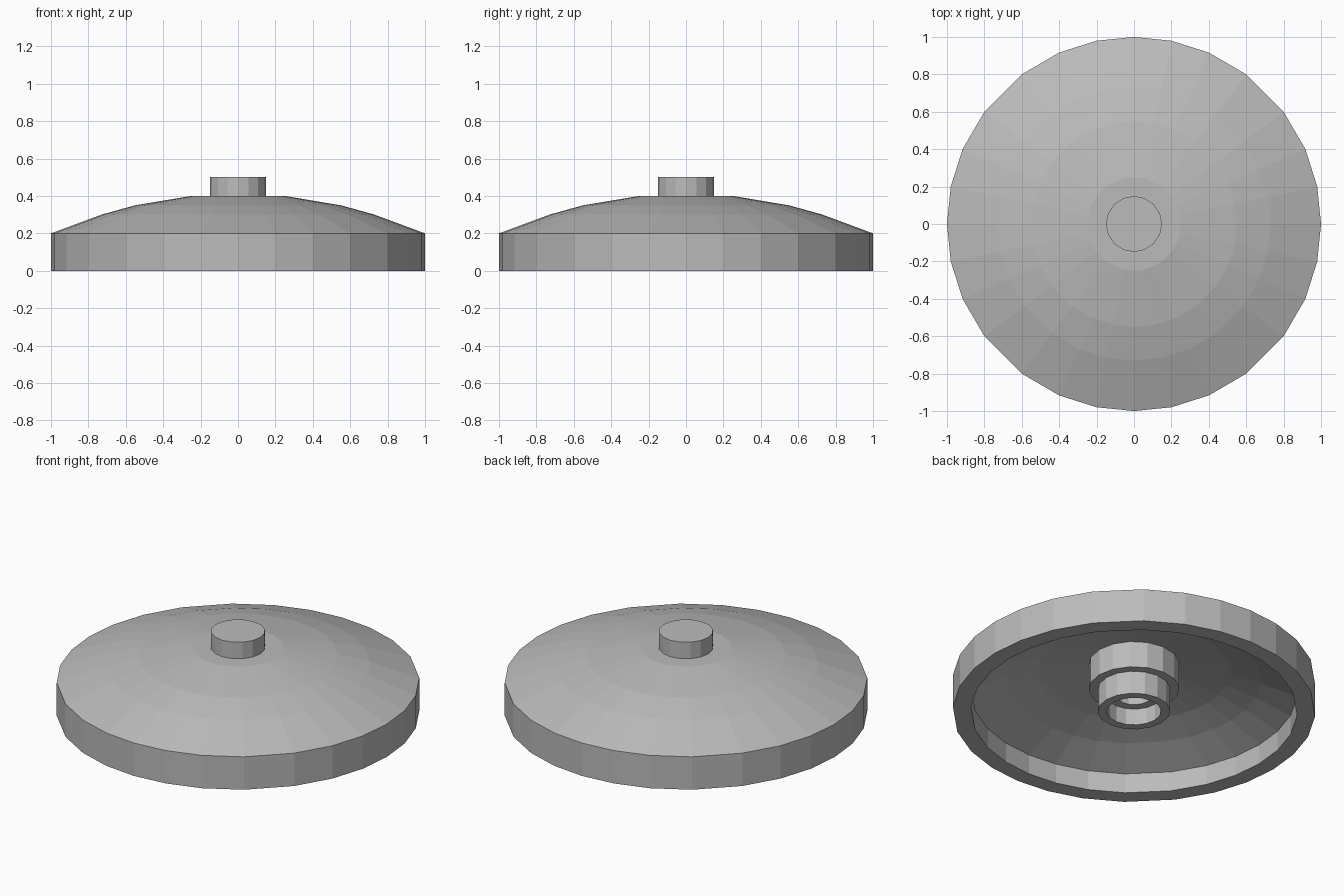
import bpy, bmesh, math

if "Cube" in bpy.data.objects:
    bpy.data.objects.remove(bpy.data.objects["Cube"])

grey = bpy.data.materials.new("light grey")
grey.diffuse_color = (0.5, 0.5, 0.5, 1)
grey.use_nodes = True
grey.node_tree.nodes["Principled BSDF"].inputs["Base Color"].default_value = grey.diffuse_color


def lathe(name, profile, angles):
    """Revolve (radius, height) points about z; radius 0 closes with a fan."""
    bm = bmesh.new()
    rings = []
    n = len(angles)
    for r, z in profile:
        if r == 0:
            rings.append([bm.verts.new((0, 0, z))] * n)
        else:
            rings.append([bm.verts.new((r * math.cos(a), r * math.sin(a), z)) for a in angles])
    for low, high in zip(rings, rings[1:]):
        for i in range(n):
            j = (i + 1) % n
            corners = list(dict.fromkeys((low[i], low[j], high[j], high[i])))
            bm.faces.new(corners)
    bmesh.ops.recalc_face_normals(bm, faces=bm.faces[:])
    mesh = bpy.data.meshes.new(name)
    bm.to_mesh(mesh)
    bm.free()
    mesh.materials.append(grey)
    obj = bpy.data.objects.new(name, mesh)
    bpy.context.collection.objects.link(obj)
    return obj


# Wide disc facets fall on even 0.2 steps; small parts have 16 sides
quarter = [math.asin(s) for s in (0, 0.2, 0.4, 0.6, 0.8)]
quarter += [math.acos(c) for c in (0.4, 0.2)]
wide = [q * math.pi / 2 + a for q in range(4) for a in quarter]
small = [math.tau * i / 16 for i in range(16)]

# Hollow domed shell with straight rim
lathe("domed_shell", [
    (0, 0.40), (0.25, 0.40), (0.55, 0.35), (0.73, 0.30), (1.0, 0.20), (1.0, 0),
    (0.90, 0), (0.90, 0.12), (0.70, 0.20), (0.53, 0.25), (0.25, 0.30), (0, 0.30)], wide)

# Knob on top
lathe("top_knob", [(0, 0.395), (0.15, 0.395), (0.15, 0.5), (0, 0.5)], small)

# Stepped socket underneath with a stepped bore
lathe("under_socket", [
    (0, 0.305), (0.25, 0.305), (0.25, 0.14), (0.20, 0.14), (0.20, 0), (0.15, 0),
    (0.15, 0.10), (0.10, 0.10), (0.10, 0.29), (0, 0.29)], small)

bpy.context.view_layer.update()
